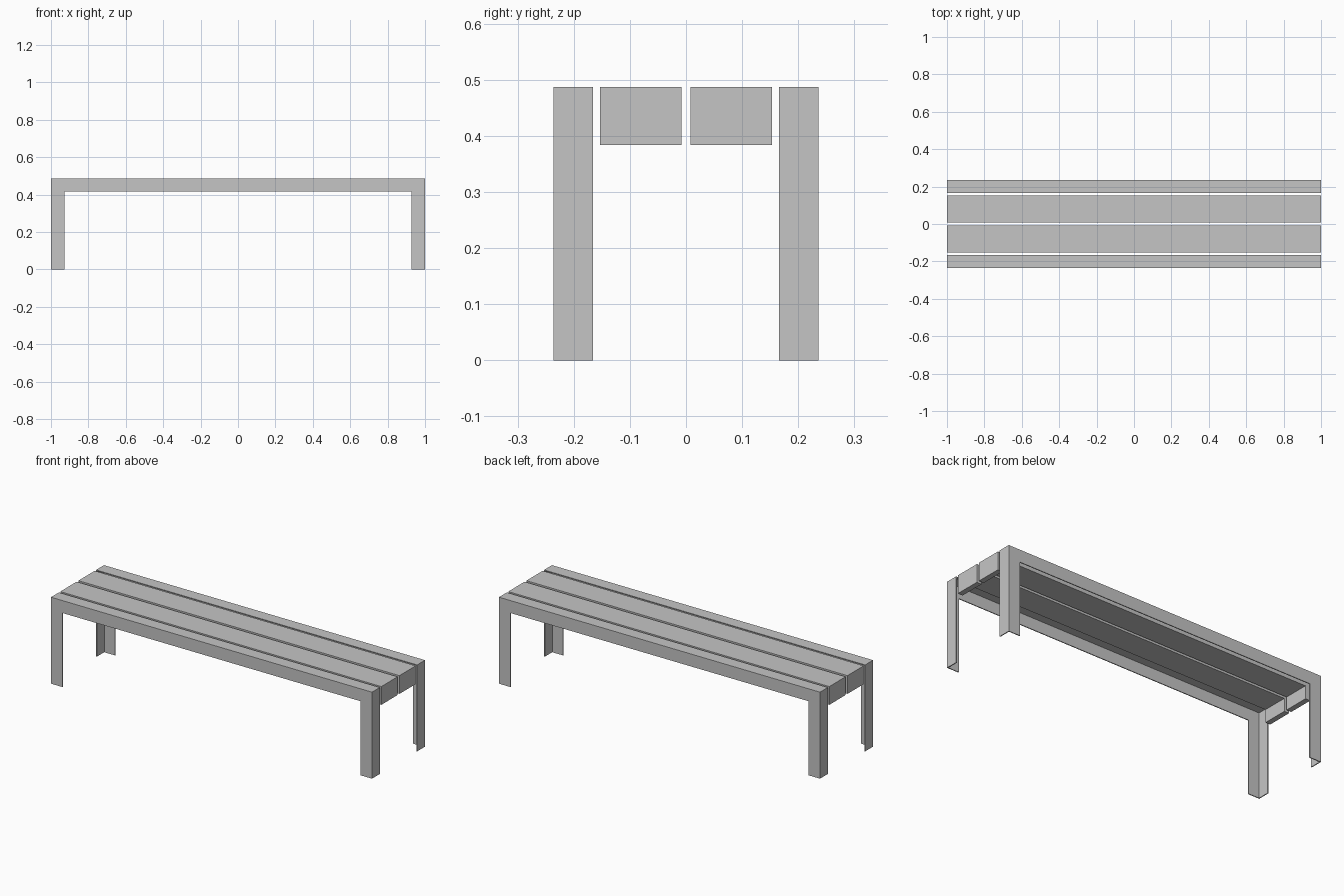
import bpy
import bmesh

cube = bpy.data.objects.get("Cube")
if cube:
    bpy.data.objects.remove(cube, do_unlink=True)

# Overall sizes
HALF_LENGTH = 1.0
HALF_DEPTH = 0.236
TOP = 0.487
FLANGE = 0.07
LEG_WIDTH = 0.072
SHEET = 0.005
PLANK_THICKNESS = 0.03
PLANK_BOTTOM = 0.384
PLANK_INNER, PLANK_OUTER = 0.008, 0.153

steel = bpy.data.materials.new("grey steel")
steel.use_nodes = True
grey = (0.56, 0.56, 0.56, 1.0)
steel.diffuse_color = grey
steel.node_tree.nodes["Principled BSDF"].inputs["Base Color"].default_value = grey


def extruded(name, outline, place, start, end):
    """Extrude a 2D outline from start to end; place maps (u, v, w) to x, y, z."""
    bm = bmesh.new()
    near, far = [[bm.verts.new(place(u, v, w)) for u, v in outline] for w in (start, end)]
    bm.faces.new(near)
    bm.faces.new(far[::-1])
    for i in range(len(outline)):
        j = (i + 1) % len(outline)
        bm.faces.new((near[j], near[i], far[i], far[j]))
    bmesh.ops.recalc_face_normals(bm, faces=bm.faces)
    mesh = bpy.data.meshes.new(name)
    bm.to_mesh(mesh)
    bm.free()
    mesh.materials.append(steel)
    obj = bpy.data.objects.new(name, mesh)
    bpy.context.collection.objects.link(obj)


def angle_outline(a, b, width):
    """L-shaped sheet section with its outer corner at (a, b)."""
    return [(a, b), (a - width, b), (a - width, b - SHEET),
            (a - SHEET, b - SHEET), (a - SHEET, b - FLANGE), (a, b - FLANGE)]


for side, sy in (("front", -1), ("back", 1)):
    # Long angle rail with a top flange and an outer flange
    extruded(side + "_rail", angle_outline(HALF_DEPTH, TOP, FLANGE),
             lambda u, v, w: (w, sy * u, v), -HALF_LENGTH, HALF_LENGTH)

    # Angle legs at the two ends
    for hand, sx in (("right", -1), ("left", 1)):
        extruded(f"{side}_{hand}_leg", angle_outline(HALF_LENGTH, HALF_DEPTH, LEG_WIDTH),
                 lambda u, v, w: (sx * u, sy * v, w), 0.0, TOP)

    # Thick seat plank turned down at both ends
    inside = HALF_LENGTH - PLANK_THICKNESS
    half = [(HALF_LENGTH, TOP), (HALF_LENGTH, PLANK_BOTTOM),
            (inside, PLANK_BOTTOM), (inside, TOP - PLANK_THICKNESS)]
    extruded(side + "_seat_plank", half + [(-x, z) for x, z in reversed(half)],
             lambda u, v, w: (u, sy * w, v), PLANK_INNER, PLANK_OUTER)
